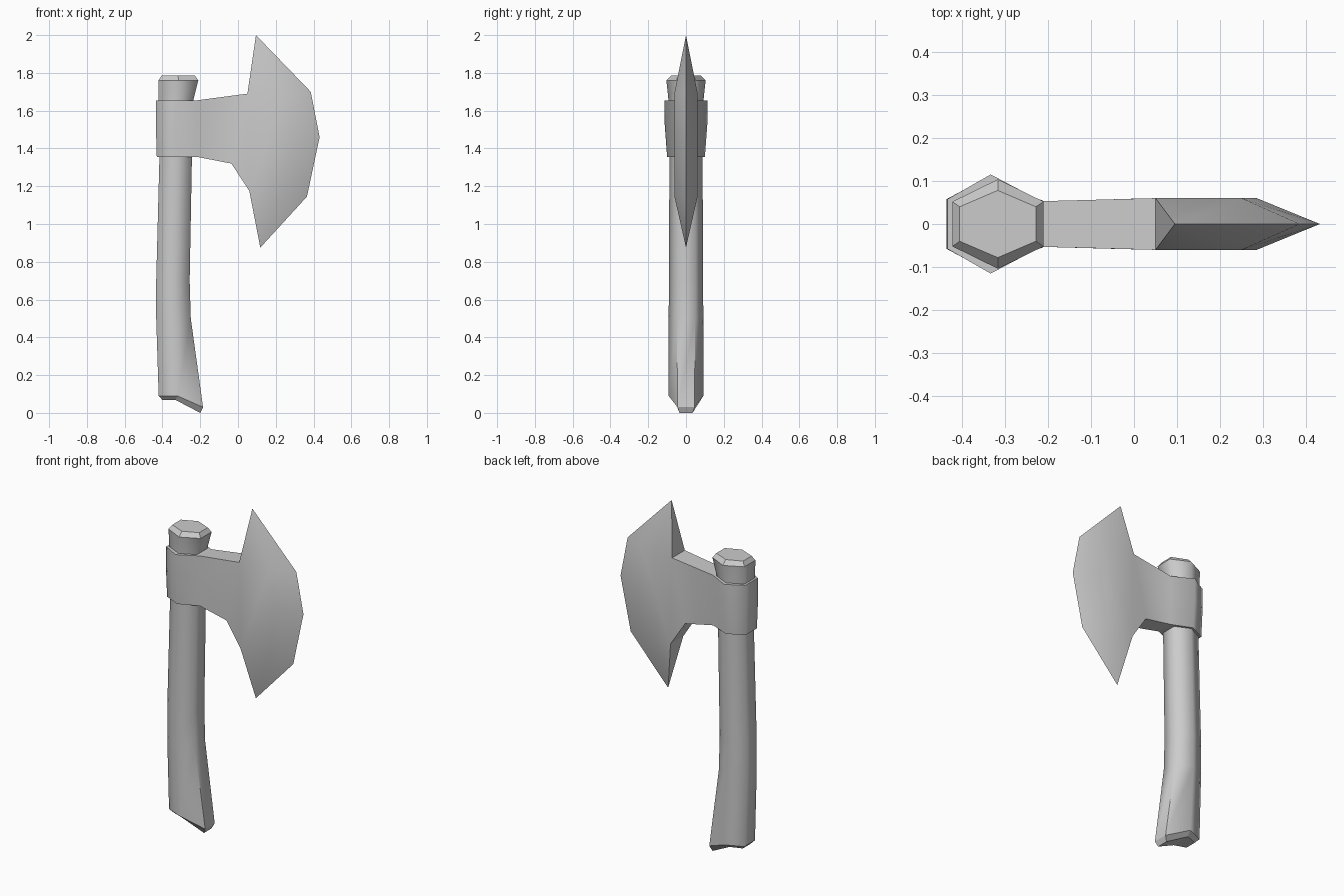
import bpy, bmesh, math

old = bpy.data.objects.get("Cube")
if old:
    bpy.data.objects.remove(old, do_unlink=True)

grey = bpy.data.materials.new("plain grey")
grey.use_nodes = True
colour = (0.6, 0.6, 0.6, 1)
grey.diffuse_color = colour
grey.node_tree.nodes["Principled BSDF"].inputs["Base Color"].default_value = colour


def finish(name, bm):
    """Sharpen strong creases and turn the bmesh into an object."""
    bmesh.ops.recalc_face_normals(bm, faces=bm.faces)
    for e in bm.edges:
        e.smooth = e.calc_face_angle(0) < math.radians(66)
    mesh = bpy.data.meshes.new(name)
    bm.to_mesh(mesh)
    bm.free()
    mesh.materials.append(grey)
    obj = bpy.data.objects.new(name, mesh)
    bpy.context.collection.objects.link(obj)


# Handle: lofted hexagons, each given by its left, middle and right
# stations as (x, half depth, z)
def level(left, right, flat, point, z):
    return [(left, flat, z), ((left + right) / 2, point, z), (right, flat, z)]


rings = [
    [(-0.40, 0.035, 0.068), (-0.33, 0.06, 0.068), (-0.2, 0.035, 0.0)],
    [(-0.42, 0.05, 0.09), (-0.32, 0.092, 0.09), (-0.185, 0.045, 0.03)],
    level(-0.433, -0.25, 0.048, 0.092, 0.5),
    level(-0.433, -0.256, 0.048, 0.09, 0.7),
    level(-0.416, -0.244, 0.046, 0.088, 1.35),
    level(-0.42, -0.238, 0.048, 0.092, 1.65),
    level(-0.422, -0.21, 0.052, 0.104, 1.76),
    level(-0.405, -0.228, 0.04, 0.078, 1.785),
]
bm = bmesh.new()
loops = []
for ring in rings:
    outline = [(x, -y, z) for x, y, z in ring] + [(x, y, z) for x, y, z in reversed(ring)]
    loops.append([bm.verts.new(p) for p in outline])
last = len(loops) - 2
for i, (low, high) in enumerate(zip(loops, loops[1:])):
    for k in range(6):
        n = (k + 1) % 6
        face = bm.faces.new((low[k], low[n], high[n], high[k]))
        face.smooth = 0 < i < last      # bevelled ends stay flat
bm.faces.new(loops[-1])
# bottom end is folded across its middle
a, b, c, d, e, f = loops[0]
bm.faces.new((a, b, e, f))
bm.faces.new((b, c, d, e))
finish("handle", bm)

# Axe head: collar, neck and blade as one mirrored skin (x, half depth, z)
points = {
    "back_top": (-0.433, 0.058, 1.655), "back_mid": (-0.435, 0.058, 1.53),
    "back_low": (-0.43, 0.054, 1.355),
    "side_top": (-0.333, 0.115, 1.655), "side_mid": (-0.333, 0.113, 1.53),
    "side_low": (-0.333, 0.1, 1.355),
    "root_top": (-0.215, 0.053, 1.655), "root_mid": (-0.215, 0.053, 1.53),
    "root_low": (-0.215, 0.05, 1.355),
    "shoulder": (0.05, 0.06, 1.69), "under": (-0.035, 0.058, 1.32),
    "beard": (0.06, 0.06, 1.175),
    "ridge_top": (0.25, 0.06, 1.7), "ridge_mid": (0.285, 0.06, 1.46),
    "ridge_low": (0.235, 0.06, 1.14),
    "tip": (0.095, 0, 2.0), "edge_top": (0.385, 0, 1.7),
    "edge_mid": (0.432, 0, 1.46), "edge_low": (0.365, 0, 1.145),
    "heel": (0.118, 0, 0.875),
}
cheeks = [
    "back_top side_top side_mid back_mid", "back_mid side_mid side_low back_low",
    "side_top root_top root_mid side_mid", "side_mid root_mid root_low side_low",
    "root_top shoulder under root_low root_mid", "shoulder beard under",
    "shoulder ridge_top ridge_mid ridge_low beard",
    "shoulder tip ridge_top", "tip edge_top ridge_top",
    "ridge_top edge_top edge_mid ridge_mid",
    "ridge_mid edge_mid edge_low ridge_low",
    "ridge_low edge_low heel", "ridge_low heel beard",
]
# outline runs bridged from one cheek to the other
rims = ["back_mid back_top", "back_low back_mid", "back_top side_top",
        "side_top root_top", "root_top shoulder", "shoulder tip",
        "heel beard", "beard under", "under root_low",
        "root_low side_low", "side_low back_low"]

bm = bmesh.new()
sides = []
for s in (-1, 1):
    if s < 0:
        sides.append({n: bm.verts.new((x, s * y, z)) for n, (x, y, z) in points.items()})
    else:
        sides.append({n: bm.verts.new((x, y, z)) if y else sides[0][n]
                      for n, (x, y, z) in points.items()})
for side in sides:
    for names in cheeks:
        bm.faces.new([side[n] for n in names.split()]).smooth = True
for names in rims:
    p, q = names.split()
    corners = [sides[0][p], sides[1][p], sides[1][q], sides[0][q]]
    face = bm.faces.new(list(dict.fromkeys(corners)))
    face.smooth = p.startswith("back") and q.startswith("back")
finish("axe_head", bm)
